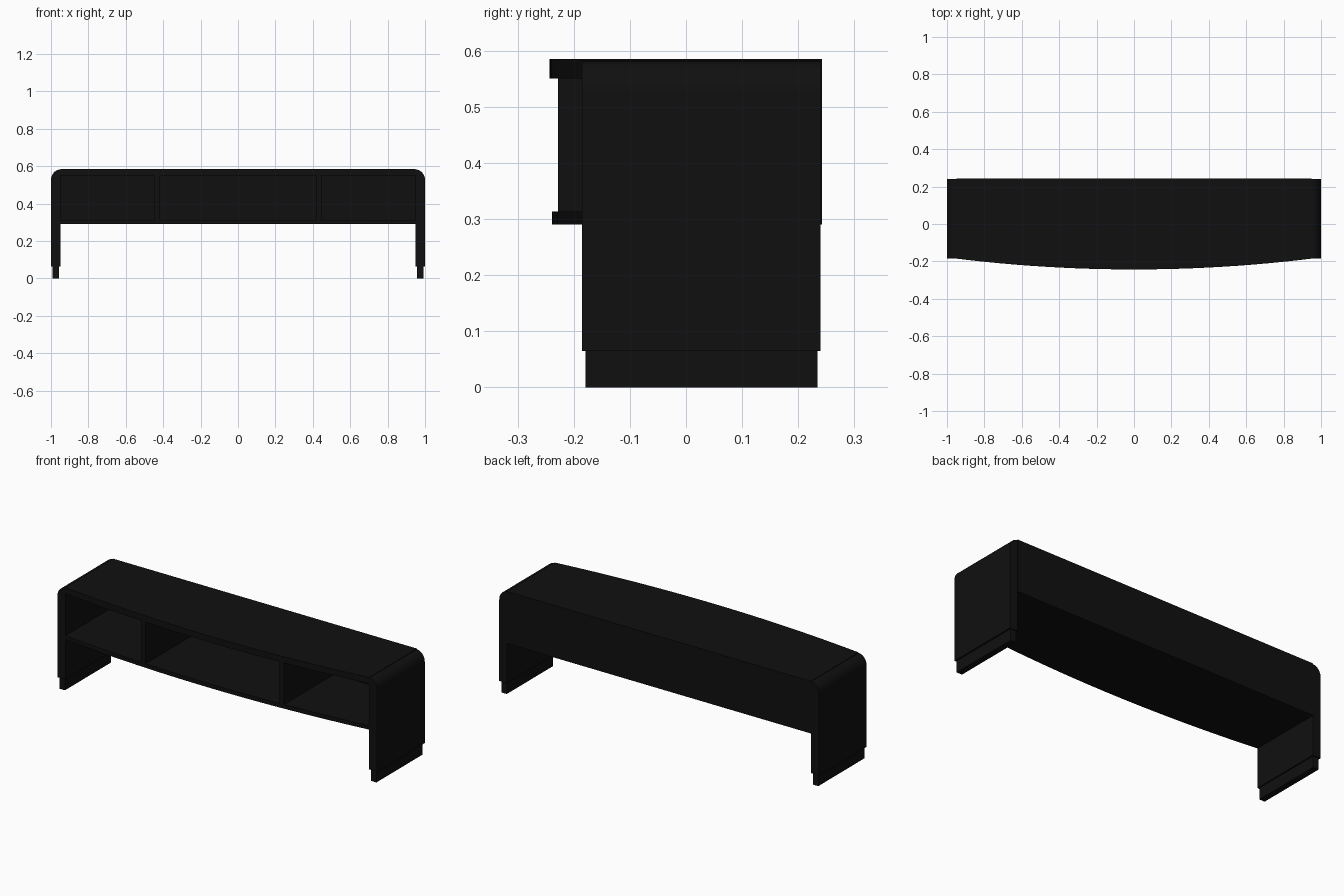
import bpy, math

if "Cube" in bpy.data.objects:
    bpy.data.objects.remove(bpy.data.objects["Cube"])

black = bpy.data.materials.new("black_lacquer")
black.diffuse_color = (0.005, 0.005, 0.005, 1)
black.use_nodes = True
black.node_tree.nodes["Principled BSDF"].inputs["Base Color"].default_value = black.diffuse_color


def prism(name, outline, lo, hi, axis):
    """Extrude a 2D outline: axis 'z' takes (x, y) points, axis 'y' takes (x, z)."""
    def place(p, t):
        return (p[0], p[1], t) if axis == 'z' else (p[0], t, p[1])
    n = len(outline)
    verts = [place(p, lo) for p in outline] + [place(p, hi) for p in outline]
    faces = [tuple(range(n))[::-1], tuple(range(n, 2 * n))]
    faces += [(i, (i + 1) % n, n + (i + 1) % n, n + i) for i in range(n)]
    if axis == 'y':
        faces = [f[::-1] for f in faces]
    me = bpy.data.meshes.new(name)
    me.from_pydata(verts, [], faces)
    me.materials.append(black)
    ob = bpy.data.objects.new(name, me)
    bpy.context.collection.objects.link(ob)
    return ob


def box(name, x0, x1, y0, y1, z0, z1):
    return prism(name, [(x0, y0), (x1, y0), (x1, y1), (x0, y1)], z0, z1, 'z')


def mirror_x(ob):
    ob.modifiers.new("mirror", 'MIRROR').use_axis[0] = True


def smooth(ob):
    bpy.ops.object.select_all(action='DESELECT')
    ob.select_set(True)
    bpy.context.view_layer.objects.active = ob
    bpy.ops.object.shade_smooth_by_angle(angle=math.radians(30))


def bowed_board(name, bow, y_back, z0, z1):
    """Board whose front edge bulges forward in the middle."""
    n, half = 24, 0.95
    pts = []
    for i in range(n + 1):
        x = -half + 2 * half * i / n
        pts.append((x, -0.185 - bow * (1 - (x / half) ** 2)))
    smooth(prism(name, pts + [(half, y_back), (-half, y_back)], z0, z1, 'z'))


# Bowed top and shelf
bowed_board("top_board", 0.058, 0.242, 0.55, 0.585)
bowed_board("bottom_shelf", 0.054, 0.242, 0.29, 0.313)

# Back panel closing the compartments
box("back_panel", -0.95, 0.95, 0.222, 0.242, 0.313, 0.55)

# Side panels with rounded outer top corner
arc = [(0.95 + 0.05 * math.cos(a), 0.525 + 0.057 * math.sin(a))
       for a in (math.pi / 2 * i / 10 for i in range(11))]
side = prism("side_panel", [(0.95, 0.065), (1.0, 0.065)] + arc, -0.185, 0.24, 'y')
mirror_x(side)
smooth(side)

# Recessed plinth feet below the side panels
mirror_x(box("plinth_foot", 0.957, 0.991, -0.179, 0.234, 0, 0.065))

# Dividers between the three compartments
mirror_x(box("divider", 0.418, 0.446, -0.228, 0.222, 0.313, 0.55))
